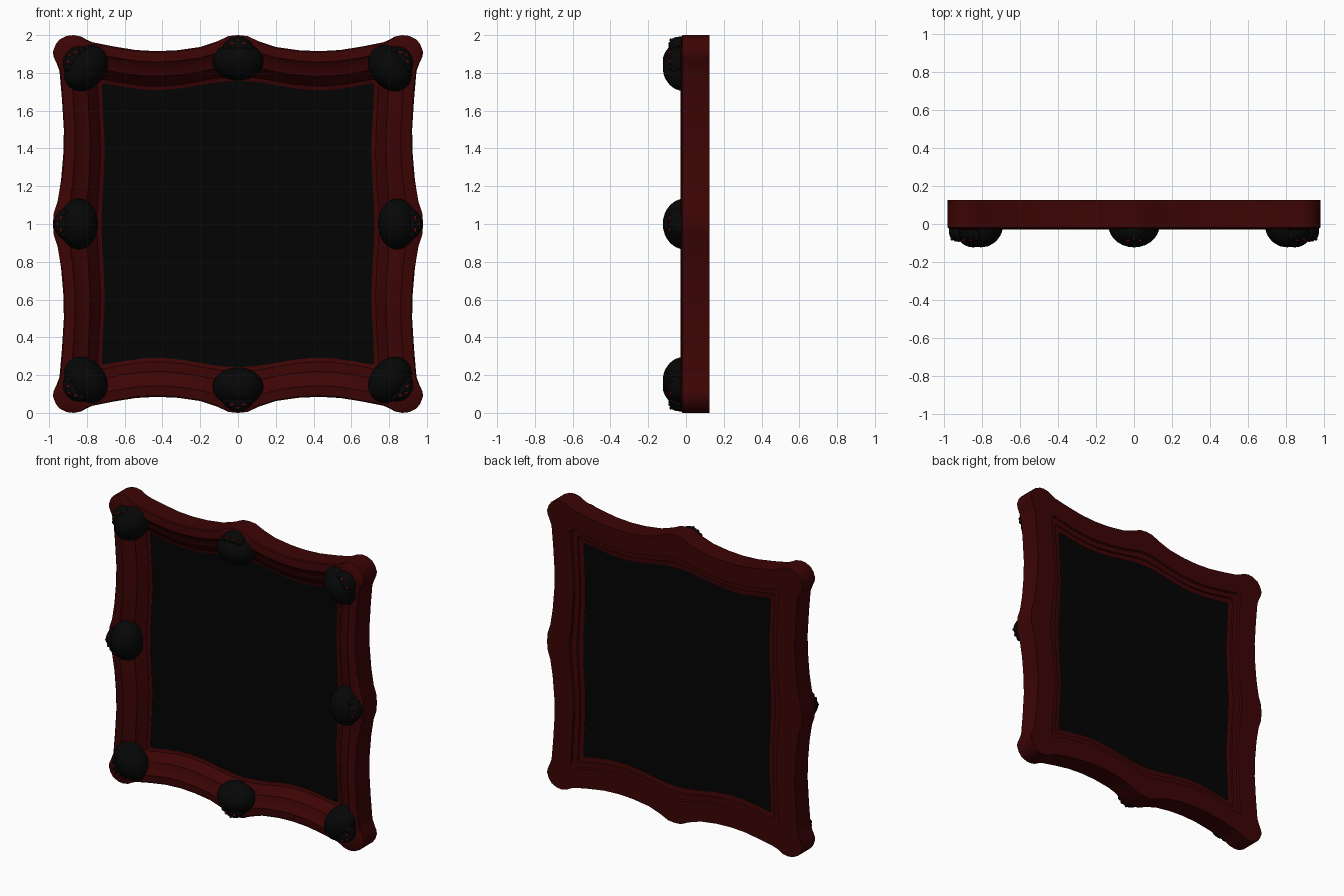
import bpy, bmesh, math
from mathutils import Matrix, Vector

if "Cube" in bpy.data.objects:
    bpy.data.objects.remove(bpy.data.objects["Cube"], do_unlink=True)


def material(name, colour):
    m = bpy.data.materials.new(name)
    m.use_nodes = True
    m.diffuse_color = (*colour, 1)
    bsdf = m.node_tree.nodes["Principled BSDF"]
    bsdf.inputs["Base Color"].default_value = (*colour, 1)
    bsdf.inputs["Roughness"].default_value = 0.7
    return m


FRAME_RED = material("dark red wood", (0.045, 0.0012, 0.0013))
PANEL_BLACK = material("black glass", (0.001, 0.001, 0.001))
SKULL_BLACK = material("charcoal", (0.0018, 0.002, 0.002))
EYE_RED = material("red eyes", (0.12, 0.003, 0.003))


def make_object(name, bm, mats, smooth_angle):
    bmesh.ops.recalc_face_normals(bm, faces=bm.faces)
    me = bpy.data.meshes.new(name)
    bm.to_mesh(me)
    bm.free()
    for m in mats:
        me.materials.append(m)
    ob = bpy.data.objects.new(name, me)
    bpy.context.collection.objects.link(ob)
    bpy.ops.object.select_all(action="DESELECT")
    ob.select_set(True)
    bpy.context.view_layer.objects.active = ob
    bpy.ops.object.shade_smooth_by_angle(angle=math.radians(smooth_angle))


# Quarter outline of the frame, measured from its centre
TOP_EDGE = [(0, 1), (0.05, 0.995), (0.11, 0.967), (0.2, 0.937), (0.32, 0.92), (0.43, 0.915),
            (0.54, 0.921), (0.66, 0.94), (0.77, 0.962)]
CORNER = [(0.8, 0.975), (0.83, 0.992), (0.87, 1), (0.905, 0.996), (0.945, 0.977), (0.966, 0.95),
          (0.98, 0.91), (0.976, 0.885), (0.96, 0.85)]
SIDE_EDGE = [(0.945, 0.81), (0.932, 0.66), (0.922, 0.5), (0.924, 0.38), (0.937, 0.23),
             (0.955, 0.12), (0.975, 0.06), (0.98, 0)]


def inner_wave(s, low, amount):
    return low + amount * (1 + math.cos(2 * math.pi * s / 0.86)) / 2


def inner_quarter():
    top = [(x * 0.92, inner_wave(x * 0.92, 0.708, 0.05)) for x, z in TOP_EDGE]
    corner = [(0.716, 0.742)] * len(CORNER)
    side = [(inner_wave(z, 0.707, 0.015), z * 0.9) for x, z in SIDE_EDGE]
    return top + corner + side


def full_loop(quarter):
    lower = [(x, -z) for x, z in reversed(quarter[:-1])]
    half = quarter + lower
    return half + [(-x, z) for x, z in reversed(half[1:-1])]


OUTER, INNER = full_loop(TOP_EDGE + CORNER + SIDE_EDGE), full_loop(inner_quarter())

# Moulding section: share of the way from inner to outer edge, depth
SECTION = [(0, 0.096), (0.14, 0.1), (0.16, 0.108), (0.32, 0.11), (0.34, 0.125), (1, 0.125),
           (1, -0.018), (0.97, -0.024), (0.72, -0.03), (0.69, -0.022), (0.5, -0.004),
           (0.35, 0.008), (0.33, 0.02), (0.12, 0.056), (0.1, 0.064), (0, 0.07)]


def ring(bm, share, y):
    return [bm.verts.new((a[0] + (b[0] - a[0]) * share, y, 1 + a[1] + (b[1] - a[1]) * share))
            for a, b in zip(INNER, OUTER)]


bm = bmesh.new()
rings = [ring(bm, *p) for p in SECTION]
for r, q in zip(rings, rings[1:] + rings[:1]):
    for i in range(len(r)):
        j = (i + 1) % len(r)
        bm.faces.new((r[i], r[j], q[j], q[i]))
bmesh.ops.remove_doubles(bm, verts=bm.verts, dist=0.0005)
make_object("frame", bm, [FRAME_RED], 35)

# Glass panel filling the opening
bm = bmesh.new()
for r in (ring(bm, 0.005, 0.073), ring(bm, 0.005, 0.094)):
    bm.faces.new([v for i, v in enumerate(r) if (v.co - r[i - 1].co).length > 0.002])
make_object("glass_panel", bm, [PANEL_BLACK], 30)


# Skull ornament, local axes: x across, y depth, z towards the chin
def ball(bm, centre, radii, mat=0, segs=20):
    m = Matrix.Translation(centre) @ Matrix.Diagonal((*radii, 1))
    made = bmesh.ops.create_uvsphere(bm, u_segments=segs, v_segments=segs // 2, radius=1, matrix=m)
    for f in {f for v in made["verts"] for f in v.link_faces}:
        f.material_index = mat


def cut(bm, point, normal):
    return bmesh.ops.bisect_plane(bm, geom=bm.verts[:] + bm.edges[:] + bm.faces[:],
                                  plane_co=point, plane_no=normal, clear_outer=True)


def skull(name, x, z, direction):
    bm = bmesh.new()
    # cranium, cut off along the brow
    ball(bm, (0, -0.005, -0.003), (0.135, 0.118, 0.104), segs=28)
    cut(bm, (0, 0, 0.066), (0, 0.35, 1))
    bmesh.ops.holes_fill(bm, edges=[e for e in bm.edges if e.is_boundary])
    # face, jaw and cheeks
    ball(bm, (0, -0.04, 0.074), (0.078, 0.054, 0.046))
    ball(bm, (0, -0.03, 0.1), (0.055, 0.055, 0.026))
    for s in (-1, 1):
        ball(bm, (s * 0.054, -0.055, 0.07), (0.026, 0.034, 0.022), segs=14)
        ball(bm, (s * 0.031, -0.086, 0.09), (0.013, 0.007, 0.008), 1, 10)
    ball(bm, (0, -0.081, 0.108), (0.007, 0.007, 0.01), 1, 10)
    # flat back seated in the moulding
    cut(bm, (0, 0.02, 0), (0, 1, 0))
    out = Vector((direction[0], 0, direction[1])).normalized()
    depth = Vector((0, 1, 0))
    across = depth.cross(out)
    turn = Matrix((across, depth, out)).transposed().to_4x4()
    bm.transform(Matrix.Translation((x, 0, 1 + z)) @ turn)
    make_object(name, bm, [SKULL_BLACK, EYE_RED], 40)


for s, side in ((-1, "right"), (1, "left")):
    skull(side + "_skull", s * 0.848, 0, (s, 0))
    for t, level in ((1, "top"), (-1, "bottom")):
        skull(f"{level}_{side}_skull", s * 0.808, t * 0.828, (s * 0.78, t * 0.62))
for t, level in ((1, "top"), (-1, "bottom")):
    skull(level + "_skull", 0, t * 0.866, (0, t))
